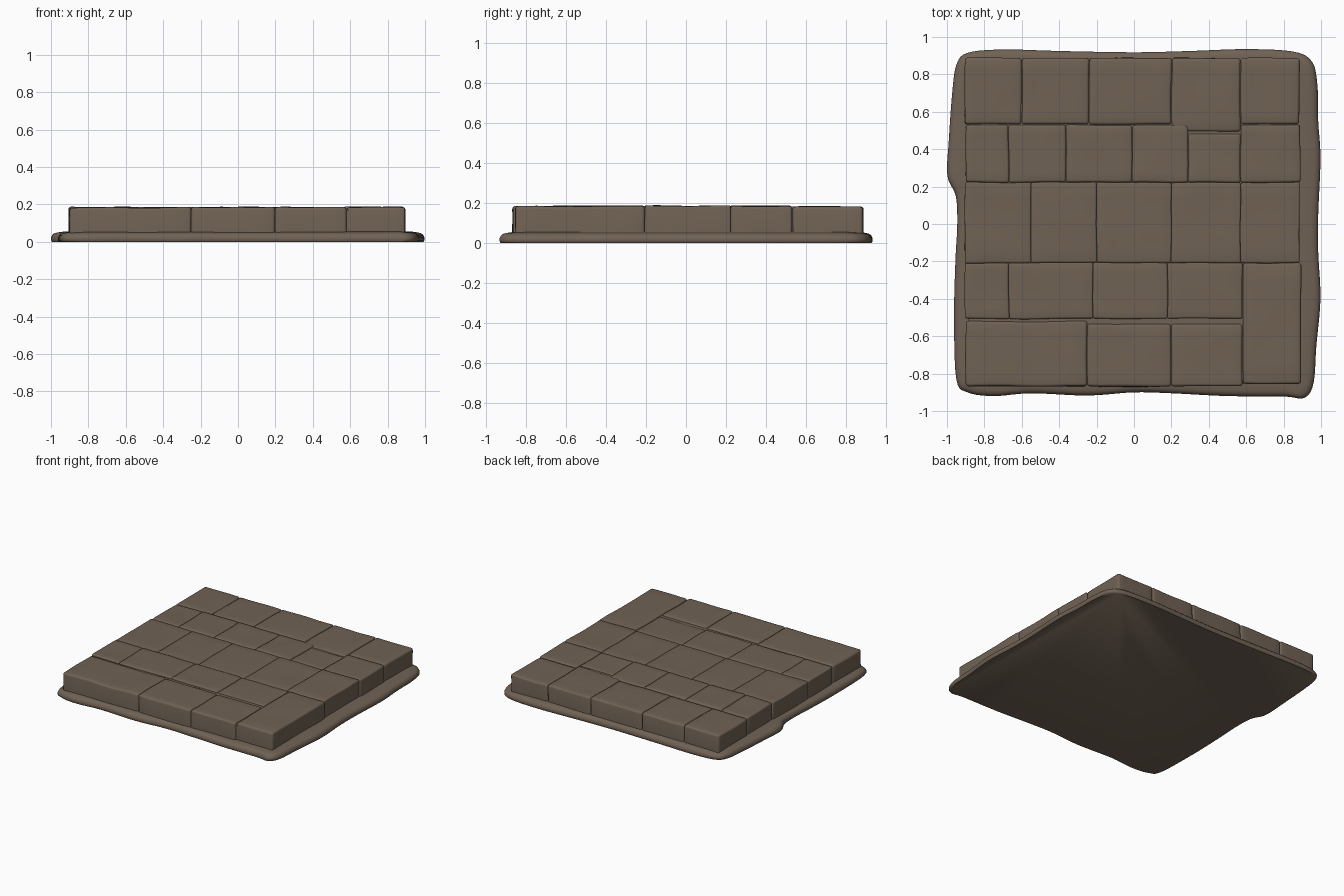
import bpy, bmesh, math, random
from mathutils import Vector, noise

if "Cube" in bpy.data.objects:
    bpy.data.objects.remove(bpy.data.objects["Cube"])

random.seed(4)
stone = bpy.data.materials.new("brown stone")
stone.diffuse_color = (0.162, 0.122, 0.089, 1)
stone.use_nodes = True
stone.node_tree.nodes["Principled BSDF"].inputs["Base Color"].default_value = stone.diffuse_color


def finish(bm, name):
    bmesh.ops.recalc_face_normals(bm, faces=bm.faces)
    me = bpy.data.meshes.new(name)
    bm.to_mesh(me)
    bm.free()
    ob = bpy.data.objects.new(name, me)
    bpy.context.collection.objects.link(ob)
    me.materials.append(stone)
    bpy.ops.object.select_all(action='DESELECT')
    ob.select_set(True)
    bpy.context.view_layer.objects.active = ob
    bpy.ops.object.shade_smooth_by_angle(angle=math.radians(50))
    return ob


# worn base: wavy outline lofted upward with a rounded rim
outline = [(-.95, .85), (-.89, .915), (-.7, .933), (-.4, .925), (0, .918), (.3, .925),
           (.6, .935), (.85, .922), (.95, .87), (.98, .75), (.985, .55), (.997, .35),
           (.985, .05), (.985, -.15), (.997, -.4), (.975, -.65), (.96, -.85), (.91, -.93),
           (.8, -.922), (.5, -.92), (.2, -.905), (0, -.9), (-.25, -.917), (-.55, -.905),
           (-.75, -.92), (-.89, -.9), (-.95, -.83), (-.962, -.5), (-.955, -.2),
           (-.945, 0), (-.953, .15), (-.998, .26), (-.99, .45), (-.972, .7)]
P = [Vector(p) for p in outline]
loop = []
for i in range(len(P)):
    a, b, c, d = P[i - 1], P[i], P[(i + 1) % len(P)], P[(i + 2) % len(P)]
    for k in range(5):
        t = k / 5
        loop.append(.5 * (2 * b + (c - a) * t + (2 * a - 5 * b + 4 * c - d) * t * t
                          + (3 * b - a - 3 * c + d) * t ** 3))
bm = bmesh.new()
rings = []
for inset, z in [(.006, 0), (0, .008), (0, .022), (.006, .036), (.018, .046),
                 (.034, .05), (.06, .054), (.11, .056)]:
    ring = []
    for p in loop:
        ring.append(bm.verts.new((p.x * (1 - inset), p.y * (1 - inset), z)))
    rings.append(ring)
for lo, hi in zip(rings, rings[1:]):
    for i in range(len(lo)):
        j = (i + 1) % len(lo)
        bm.faces.new((lo[i], lo[j], hi[j], hi[i]))
bm.faces.new(rings[0])
bm.faces.new(rings[-1])
finish(bm, "worn_base")


def block(name, x0, x1, y0, y1, z1, bevel, wave):
    """Rounded, gently uneven stone block standing inside the base."""
    bm = bmesh.new()
    bmesh.ops.create_cube(bm, size=1)
    for v in bm.verts:
        v.co = ((x0 + x1) / 2 + v.co.x * (x1 - x0), (y0 + y1) / 2 + v.co.y * (y1 - y0),
                .03 + (v.co.z + .5) * (z1 - .03))
    flat = [e for e in bm.edges if abs(e.verts[0].co.z - e.verts[1].co.z) < .01]
    bmesh.ops.subdivide_edges(bm, edges=flat, cuts=5, use_grid_fill=True)
    sharp = [e for e in bm.edges if len(e.link_faces) == 2 and e.calc_face_angle() > 1
             and max(v.co.z for v in e.verts) > .1]
    bmesh.ops.bevel(bm, geom=sharp, offset=bevel, segments=3, profile=.5,
                    affect='EDGES', clamp_overlap=True)
    for v in bm.verts:
        n = noise.noise_vector(v.co * 5)
        v.co.x += n.x * wave
        v.co.y += n.y * wave
        if v.co.z > .1:
            v.co.z += n.z * wave
    return finish(bm, name)


# mortar core seen inside the joints
block("mortar_core", -.885, .868, -.852, .868, .174, .012, 0)

# courses: y range, x joints, edge rounding
courses = [
    (.533, .887, (-.905, -.6, -.24, .2, .57, .885), .015),
    (.222, .53, (-.9, -.67, -.365, -.01, .29, .57, .89), .013),
    (-.208, .222, (-.905, -.55, -.2, .2, .57, .885), .009),
    (-.507, -.208, (-.905, -.67, -.22, .18, .58), .010),
    (-.868, -.535, (-.9, -.25, .2, .58), .015),
]
for r, (y0, y1, xs, bev) in enumerate(courses):
    for i in range(len(xs) - 1):
        top = .184 + random.uniform(-.003, .003)
        low, high = y0, y1
        if r == 1 and i == 4:
            high = .485          # stepped joint
        if r == 0 and i == 3:
            low = .495
        if r == 4 and i == 0:
            high = -.52
        block(f"course_{r + 1}_stone_{i + 1}", xs[i], xs[i + 1], low, high, top, bev, .005)

# large corner stone spanning two courses
block("corner_stone", .583, .893, -.855, -.208, .185, .015, .005)
